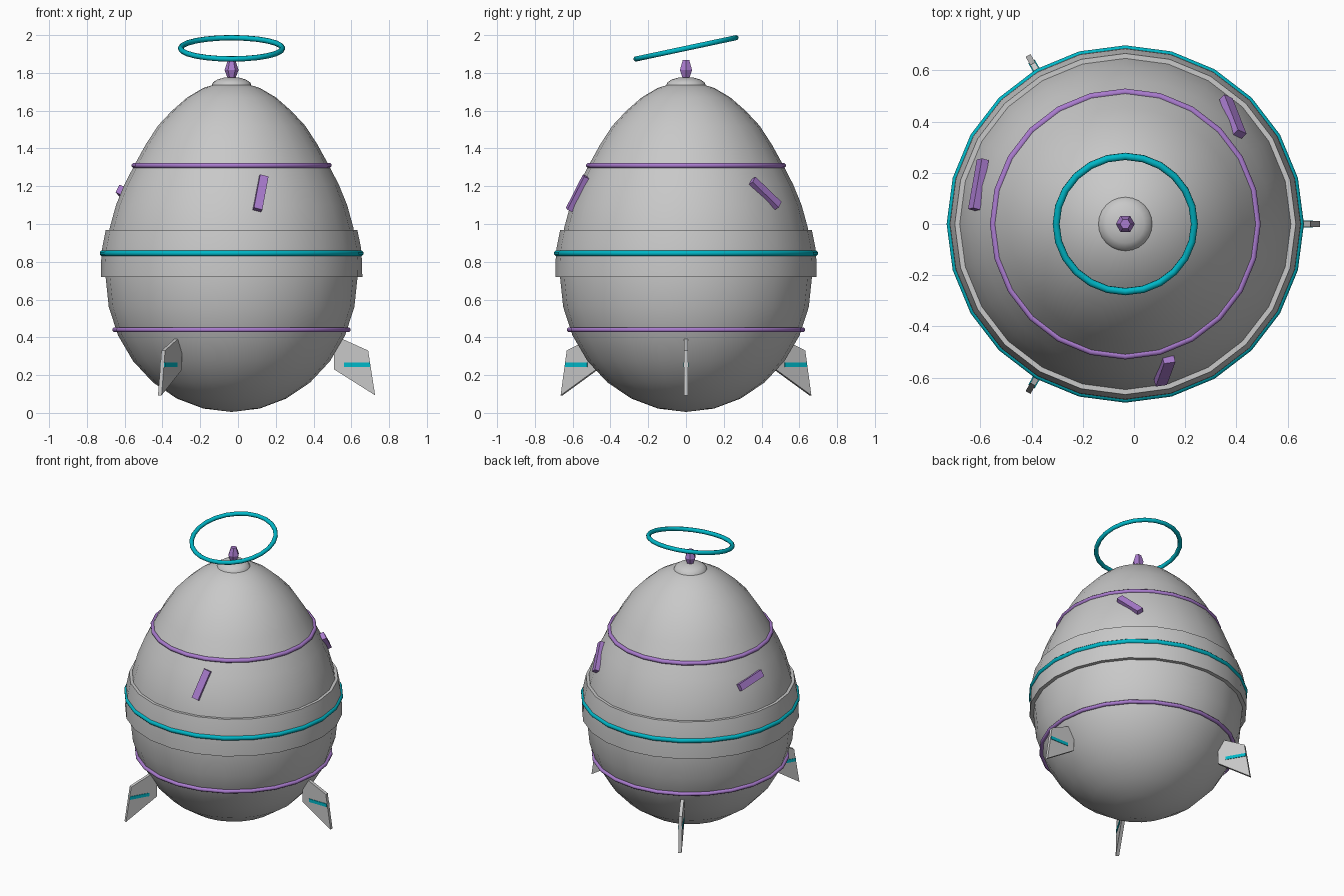
import bpy, bmesh, math
from mathutils import Matrix, Vector

if "Cube" in bpy.data.objects:
    bpy.data.objects.remove(bpy.data.objects["Cube"])

AXIS_X = -0.034   # the body axis sits slightly left of the origin
SEG = 24


def material(name, rgb):
    m = bpy.data.materials.new(name)
    m.diffuse_color = (*rgb, 1)
    m.use_nodes = True
    m.node_tree.nodes["Principled BSDF"].inputs["Base Color"].default_value = m.diffuse_color
    return m


GREY = material("light_grey", (0.58, 0.58, 0.58))
PURPLE = material("purple", (0.40, 0.20, 0.62))
CYAN = material("cyan", (0.0, 0.48, 0.58))


def finish(name, bm, mat, smooth=None, matrix=Matrix()):
    bmesh.ops.recalc_face_normals(bm, faces=bm.faces)
    me = bpy.data.meshes.new(name)
    bm.to_mesh(me)
    bm.free()
    me.materials.append(mat)
    ob = bpy.data.objects.new(name, me)
    bpy.context.collection.objects.link(ob)
    ob.matrix_world = Matrix.Translation((AXIS_X, 0, 0)) @ matrix
    if smooth:
        bpy.ops.object.select_all(action='DESELECT')
        ob.select_set(True)
        bpy.context.view_layer.objects.active = ob
        bpy.ops.object.shade_smooth_by_angle(angle=math.radians(smooth))
    return ob


def lathe(name, profile, mat, seg=SEG, closed=False, smooth=None, matrix=Matrix()):
    """Turn (radius, height) points around z; zero radius makes a pole."""
    bm = bmesh.new()
    rings = []
    for r, z in profile:
        n = 1 if r == 0 else seg
        rings.append([bm.verts.new((r * math.cos(2 * math.pi * i / seg),
                                    r * math.sin(2 * math.pi * i / seg), z)) for i in range(n)])
    pairs = list(zip(rings, rings[1:])) + ([(rings[-1], rings[0])] if closed else [])
    for a, b in pairs:
        for i in range(seg):
            j = (i + 1) % seg
            quad = [a[i % len(a)], a[j % len(a)], b[j % len(b)], b[i % len(b)]]
            bm.faces.new(list(dict.fromkeys(quad)))
    return finish(name, bm, mat, smooth, matrix)


def ring(name, radius, z, tube, mat, sides=8, seg=SEG, tilt=0):
    pts = [(radius + tube * math.cos(2 * math.pi * (k + 0.5) / sides),
            tube * math.sin(2 * math.pi * (k + 0.5) / sides)) for k in range(sides)]
    return lathe(name, pts, mat, seg, True, 50,
                 Matrix.Translation((0, 0, z)) @ Matrix.Rotation(tilt, 4, 'X'))


def box(name, size, mat, matrix):
    bm = bmesh.new()
    bmesh.ops.create_cube(bm, size=1, matrix=Matrix.Diagonal((*size, 1)))
    return finish(name, bm, mat, None, matrix)


# Egg body: round lower half, tapered upper half
lower = [(0.667 * math.sin(math.pi * k / 14), 0.72 - 0.715 * math.cos(math.pi * k / 14))
         for k in range(1, 8)]
upper = [(0.662, 0.86), (0.645, 0.98), (0.612, 1.10), (0.567, 1.21), (0.51, 1.32),
         (0.455, 1.42), (0.39, 1.52), (0.315, 1.60), (0.235, 1.67), (0.15, 1.72), (0.07, 1.745)]
lathe("body", [(0, 0.005)] + lower + upper + [(0, 1.752)], GREY, smooth=40)

# Cap and pointed knob
lathe("top_cap", [(0, 1.72), (0.105, 1.735), (0.098, 1.75), (0.075, 1.765), (0.04, 1.775), (0, 1.778)],
      GREY, smooth=40)
lathe("top_knob", [(0, 1.765), (0.02, 1.77), (0.037, 1.815), (0.02, 1.867), (0, 1.867)], PURPLE, seg=6)

# Belt round the middle
lathe("belt", [(0.692, 0.72), (0.691, 0.80), (0.684, 0.88), (0.666, 0.968),
               (0.635, 0.968), (0.65, 0.85), (0.655, 0.72)], GREY, closed=True, smooth=30)

# Trim rings and the tilted hoop
ring("belt_ring", 0.683, 0.845, 0.016, CYAN)
ring("upper_ring", 0.516, 1.31, 0.014, PURPLE)
ring("lower_ring", 0.618, 0.44, 0.013, PURPLE)
ring("halo", 0.27, 1.93, 0.0145, CYAN, tilt=math.radians(12))

# Three fins with a stripe on both sides
FIN = [(0.543, 0.23), (0.543, 0.36), (0.59, 0.39), (0.723, 0.33), (0.76, 0.093)]
for n in range(3):
    turn = Matrix.Rotation(n * 2 * math.pi / 3, 4, 'Z')
    bm = bmesh.new()
    face = bm.faces.new([bm.verts.new((r, -0.011, z)) for r, z in FIN])
    out = bmesh.ops.extrude_face_region(bm, geom=[face])["geom"]
    bmesh.ops.translate(bm, vec=(0, 0.022, 0), verts=[v for v in out if isinstance(v, bmesh.types.BMVert)])
    finish(f"fin_{n + 1}", bm, GREY, None, turn)
    for side in (-1, 1):
        box(f"fin_stripe_{n + 1}_{'a' if side < 0 else 'b'}", (0.137, 0.004, 0.022), CYAN,
            turn @ Matrix.Translation((0.664, side * 0.0125, 0.255)))

# Three slanted bars lying on the shell
for n, (angle, roll) in enumerate([(-75, 16), (45, -43), (165, 78)]):
    place = (Matrix.Rotation(math.radians(angle), 4, 'Z')
             @ Matrix.Translation((0.594, 0, 1.163))
             @ Matrix.Rotation(math.radians(-24), 4, 'Y')
             @ Matrix.Rotation(math.radians(-roll), 4, 'X'))
    box(f"shell_bar_{n + 1}", (0.03, 0.046, 0.2), PURPLE, place)
